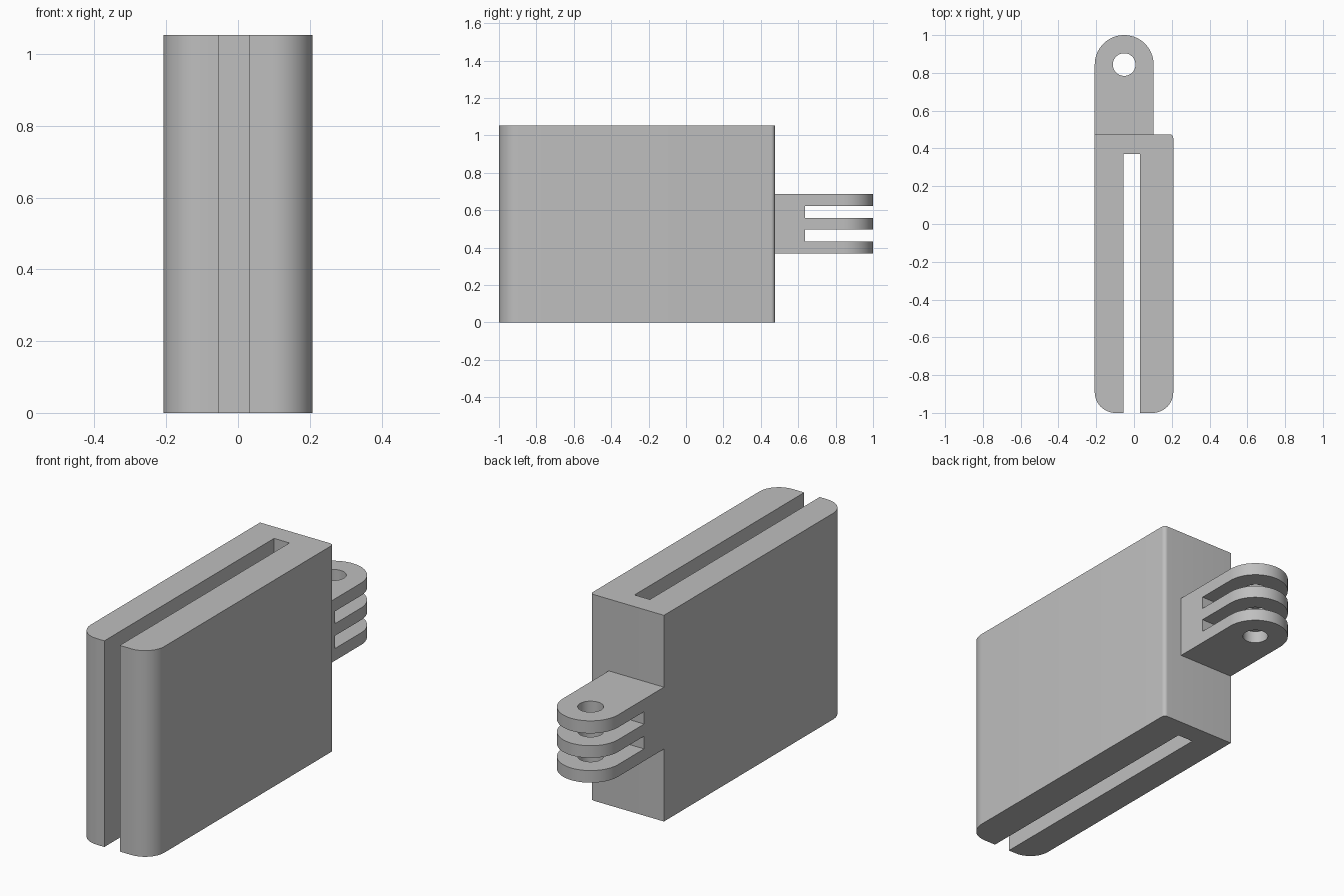
import bpy
import bmesh
from math import cos, sin, pi

if "Cube" in bpy.data.objects:
    bpy.data.objects.remove(bpy.data.objects["Cube"])

# Single grey plastic
grey = bpy.data.materials.new("grey plastic")
grey.use_nodes = True
colour = (0.52, 0.52, 0.52, 1)
grey.diffuse_color = colour
grey.node_tree.nodes["Principled BSDF"].inputs["Base Color"].default_value = colour


def arc(cx, cy, r, start, end, steps=16):
    """Points on an arc, angles in quarter turns."""
    angles = [(start + (end - start) * i / steps) * pi / 2 for i in range(steps + 1)]
    return [(cx + r * cos(a), cy + r * sin(a)) for a in angles]


def prism(name, outlines, bottom, top):
    """Extrude flat outlines upwards; inner outlines become holes."""
    curve = bpy.data.curves.new(name, "CURVE")
    curve.dimensions = "2D"
    curve.fill_mode = "BOTH"
    curve.extrude = (top - bottom) / 2
    for points in outlines:
        spline = curve.splines.new("POLY")
        spline.points.add(len(points) - 1)
        for p, (x, y) in zip(spline.points, points):
            p.co = (x, y, 0, 1)
        spline.use_cyclic_u = True
    obj = bpy.data.objects.new(name, curve)
    bpy.context.collection.objects.link(obj)
    bpy.ops.object.select_all(action="DESELECT")
    obj.select_set(True)
    bpy.context.view_layer.objects.active = obj
    bpy.ops.object.convert(target="MESH")
    obj = bpy.context.view_layer.objects.active
    bm = bmesh.new()
    bm.from_mesh(obj.data)
    bmesh.ops.translate(bm, verts=bm.verts, vec=(0, 0, (top + bottom) / 2))
    bmesh.ops.remove_doubles(bm, verts=bm.verts, dist=0.0001)
    bmesh.ops.dissolve_limit(bm, angle_limit=0.001, verts=bm.verts, edges=bm.edges)
    bmesh.ops.recalc_face_normals(bm, faces=bm.faces)
    bm.to_mesh(obj.data)
    bm.free()
    obj.data.materials.clear()
    obj.data.materials.append(grey)
    return obj


def finish(obj):
    bpy.ops.object.select_all(action="DESELECT")
    obj.select_set(True)
    bpy.context.view_layer.objects.active = obj
    bpy.ops.object.shade_smooth_by_angle(angle=pi / 6)


# Clip body: block with rounded front corners and a slot open at the front
side, back, corner, small = 0.208, 0.475, 0.11, 0.02
slot_left, slot_right, slot_end = -0.055, 0.032, 0.37
body_outline = (
    [(slot_right, slot_end), (slot_right, -1)]
    + arc(side - corner, -1 + corner, corner, 3, 4)
    + arc(side - small, back - small, small, 0, 1, 6)
    + [(-side, back)]
    + arc(-side + corner, -1 + corner, corner, 2, 3)
    + [(slot_left, -1), (slot_left, slot_end)]
)
finish(prism("clip_body", [body_outline], 0, 1.053))

# Mounting lug: round-ended tab with a pin hole
radius = 0.156
cx, cy = -side + radius, 1 - radius
lug_outline = arc(cx, cy, radius, 0, 2, 32) + [(cx - radius, back), (cx + radius, back)]
pin_hole = arc(cx, cy, 0.06, 0, 4, 40)[:-1]
lug = prism("mounting_lug", [lug_outline, pin_hole], 0.37, 0.686)

# Two gaps split the lug into three fingers
for low, high in ((0.432, 0.497), (0.559, 0.622)):
    gap = [(-0.5, 0.635), (0.5, 0.635), (0.5, 1.2), (-0.5, 1.2)]
    cutter = prism("gap_cutter", [gap], low, high)
    cutter.hide_render = True
    cut = lug.modifiers.new("gap", "BOOLEAN")
    cut.operation = "DIFFERENCE"
    cut.solver = "EXACT"
    cut.object = cutter
    bpy.context.view_layer.objects.active = lug
    bpy.ops.object.modifier_apply(modifier=cut.name)
    bpy.data.objects.remove(cutter)
finish(lug)
